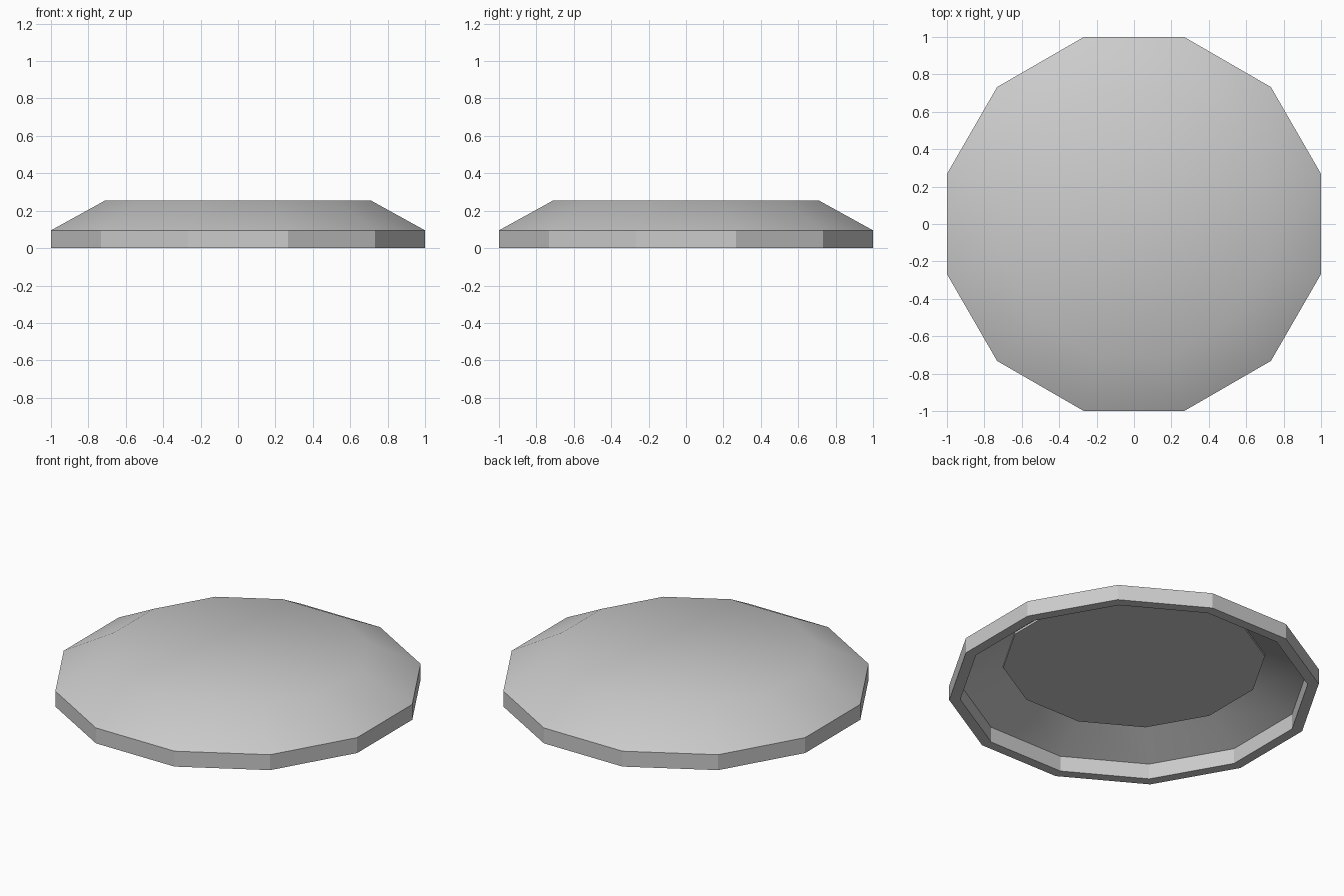
import bpy
import bmesh
import math

SIDES = 12

if "Cube" in bpy.data.objects:
    bpy.data.objects.remove(bpy.data.objects["Cube"], do_unlink=True)

# Single plain grey
grey = bpy.data.materials.new("light_grey")
grey.use_nodes = True
colour = (0.6, 0.6, 0.6, 1)
grey.diffuse_color = colour
grey.node_tree.nodes["Principled BSDF"].inputs["Base Color"].default_value = colour


def add_ring(bm, apothem, z):
    """Twelve-sided ring with flat sides facing the axes."""
    radius = apothem / math.cos(math.pi / SIDES)
    angles = [(i + 0.5) * math.tau / SIDES for i in range(SIDES)]
    return [bm.verts.new((radius * math.cos(a), radius * math.sin(a), z)) for a in angles]


# Hollow lid: (apothem, height) from the top, over the rim, to the recessed underside
profile = [
    (0.71, 0.255),   # top plate edge
    (1.00, 0.095),   # shoulder
    (1.00, 0.0),     # outer rim
    (0.94, 0.0),     # inner rim
    (0.94, 0.095),   # inner shoulder
    (0.708, 0.207),  # inner slope meets the plate
    (0.708, 0.194),  # underside of the plate
]

bm = bmesh.new()
rings = [add_ring(bm, a, z) for a, z in profile]
for upper, lower in zip(rings, rings[1:]):
    for i in range(SIDES):
        j = (i + 1) % SIDES
        bm.faces.new((upper[i], lower[i], lower[j], upper[j]))
bm.faces.new(rings[0])
bm.faces.new(list(reversed(rings[-1])))
bmesh.ops.recalc_face_normals(bm, faces=bm.faces[:])

mesh = bpy.data.meshes.new("lid_shell")
bm.to_mesh(mesh)
bm.free()
mesh.materials.append(grey)
lid = bpy.data.objects.new("lid_shell", mesh)
bpy.context.collection.objects.link(lid)

# Soft slope on top, crisp facets on the rim
bpy.ops.object.select_all(action='DESELECT')
lid.select_set(True)
bpy.context.view_layer.objects.active = lid
bpy.ops.object.shade_smooth_by_angle(angle=math.radians(29.5))
